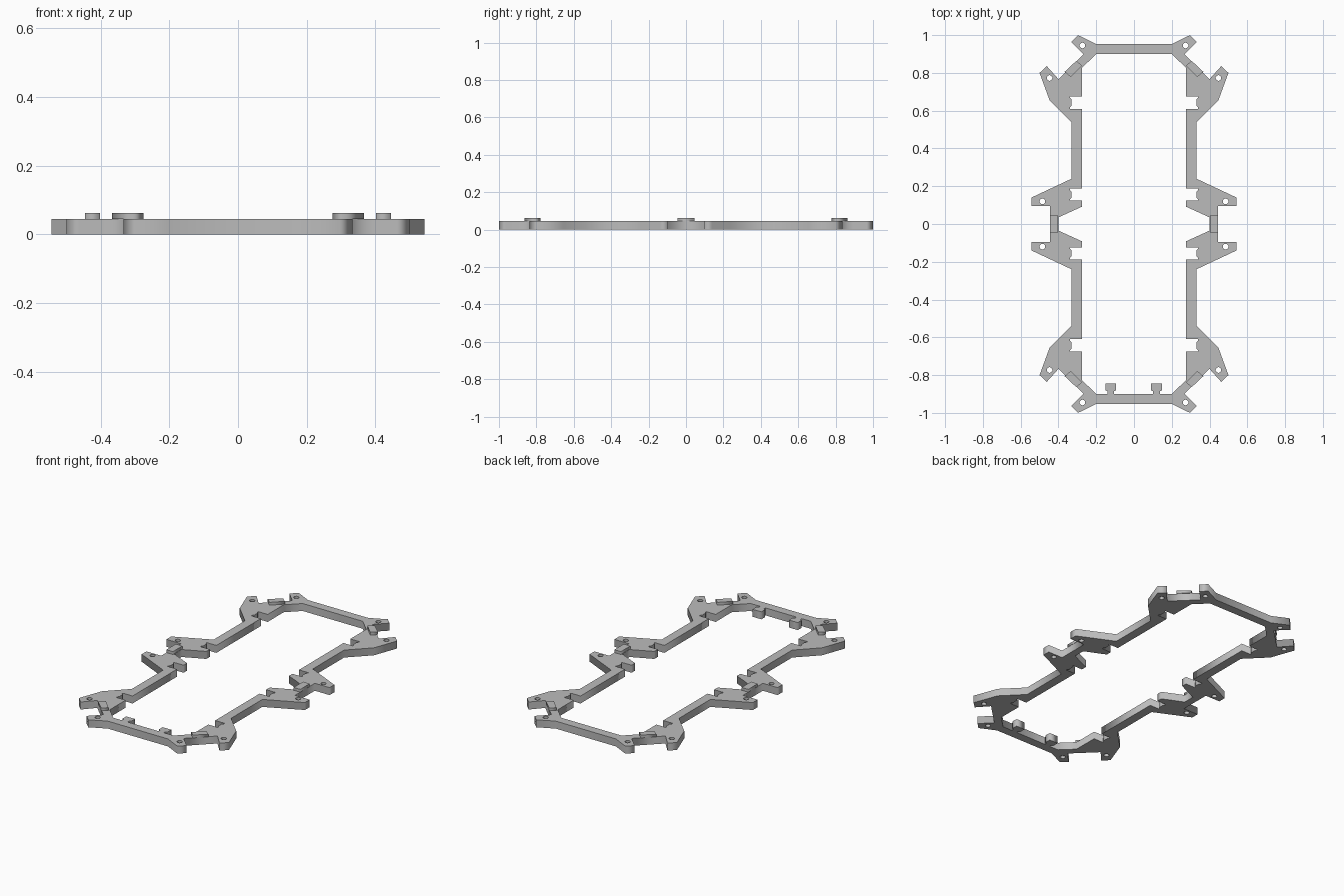
import bpy, math

cube = bpy.data.objects.get("Cube")
if cube:
    bpy.data.objects.remove(cube, do_unlink=True)

H = 0.045       # frame thickness
PAD_TOP = 0.062  # top of the raised pads

grey = bpy.data.materials.new("plain grey")
grey.use_nodes = True
colour = (0.5, 0.5, 0.5, 1)
grey.diffuse_color = colour
grey.node_tree.nodes["Principled BSDF"].inputs["Base Color"].default_value = colour


def plate(name, loops, z0, z1):
    """Flat plate from closed outlines; inner outlines become holes."""
    curve = bpy.data.curves.new(name, "CURVE")
    curve.dimensions = "2D"
    curve.fill_mode = "BOTH"
    curve.extrude = (z1 - z0) / 2
    for loop in loops:
        spline = curve.splines.new("POLY")
        spline.points.add(len(loop) - 1)
        for point, (x, y) in zip(spline.points, loop):
            point.co = (x, y, 0, 1)
        spline.use_cyclic_u = True
    obj = bpy.data.objects.new(name, curve)
    bpy.context.collection.objects.link(obj)
    obj.location.z = (z0 + z1) / 2
    curve.materials.append(grey)
    bpy.ops.object.select_all(action="DESELECT")
    obj.select_set(True)
    bpy.context.view_layer.objects.active = obj
    bpy.ops.object.convert(target="MESH")
    return bpy.context.object


def flip(points, sx, sy):
    return [(x * sx, y * sy) for x, y in points]


def four_way(q):
    """Close a quarter outline by mirroring it in both axes."""
    return (q + flip(q, 1, -1)[::-1] + flip(q, -1, -1) + flip(q, -1, 1)[::-1])


def circle(cx, cy, r=0.015, n=16):
    return [(cx + r * math.cos(2 * math.pi * i / n),
             cy + r * math.sin(2 * math.pi * i / n)) for i in range(n)]


def pocket(y0, y1, x0=0.275, x1=0.33, e=0.008):
    """Square pocket with relief ears in the two deep corners."""
    return [(x0, y1), (x1 + e, y1), (x1 + e, y1 - e), (x1, y1 - 2 * e),
            (x1, y0 + 2 * e), (x1 + e, y0 + e), (x1 + e, y0), (x0, y0)]


# Frame with corner lugs, side lugs, pockets and screw holes
outer = [(0.20, 0.953), (0.297, 1.0), (0.333, 0.964), (0.267, 0.898),
         (0.40, 0.767), (0.462, 0.836), (0.50, 0.80), (0.447, 0.655),
         (0.33, 0.537), (0.33, 0.24), (0.543, 0.14), (0.543, 0.095),
         (0.445, 0.095)]
inner = [(0.20, 0.90), (0.275, 0.827)] + pocket(0.61, 0.675) \
    + pocket(0.125, 0.187) + [(0.275, 0.092), (0.40, 0.035)]
holes = [circle(sx * x, sy * y) for sx in (1, -1) for sy in (1, -1)
         for x, y in ((0.273, 0.945), (0.447, 0.773), (0.485, 0.12))]
plate("frame", [four_way(outer), four_way(inner)] + holes, 0, H)

# Raised pads on the corner braces and side bridges
corner = [(0.275, 0.838), (0.335, 0.778), (0.367, 0.806), (0.305, 0.864)]
bridge = [(0.402, -0.045), (0.446, -0.045), (0.446, 0.045), (0.402, 0.045)]
for side, sx in (("left", 1), ("right", -1)):
    plate(side + "_bridge_pad", [flip(bridge, sx, 1)], H, PAD_TOP)
    for end, sy in (("back", 1), ("front", -1)):
        plate(f"{end}_{side}_corner_pad", [flip(corner, sx, sy)], H, PAD_TOP)

# T-shaped clips on the inside of the front bar
clip = [(-0.018, -0.90), (0.018, -0.90), (0.018, -0.885), (0.029, -0.88),
        (0.029, -0.845), (-0.029, -0.845), (-0.029, -0.88), (-0.018, -0.885)]
for side, cx in (("left", 0.119), ("right", -0.123)):
    plate(side + "_front_clip", [[(x + cx, y) for x, y in clip]], 0, H)
